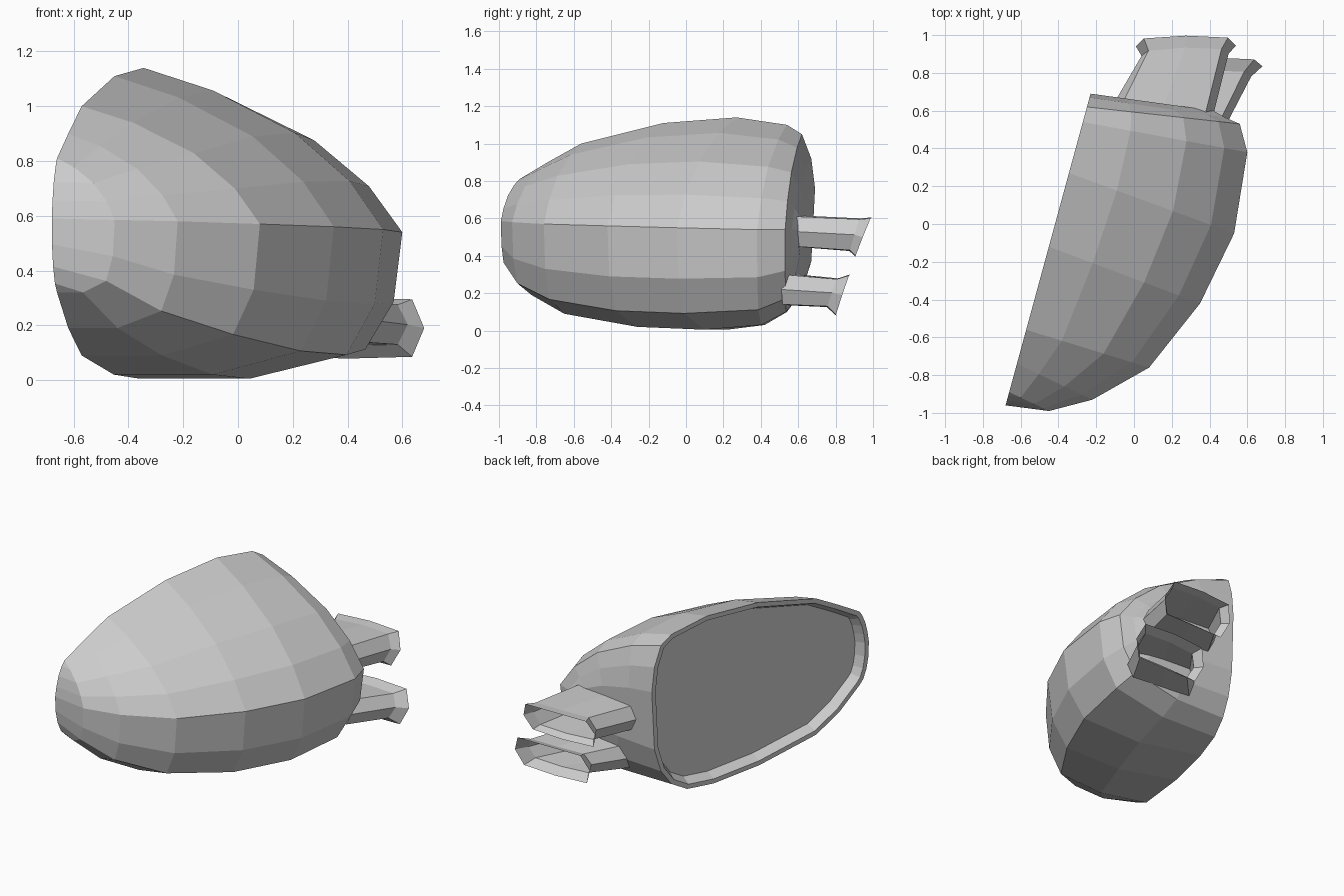
import bpy, bmesh
from mathutils import Vector

if "Cube" in bpy.data.objects:
    bpy.data.objects.remove(bpy.data.objects["Cube"])


def finish(bm, name):
    mesh = bpy.data.meshes.new(name)
    bm.to_mesh(mesh)
    bm.free()
    obj = bpy.data.objects.new(name, mesh)
    bpy.context.collection.objects.link(obj)
    return obj


# Housing stations: rim top (y, z), rim bottom (y, z), outer edge (x, y, z)
STATIONS = [
    (-.89, .81, -.89, .32, -.68, -.96, .59),
    (-.89, .81, -.89, .32, -.45, -.99, .585),
    (-.74, .90, -.74, .19, -.22, -.93, .58),
    (-.56, 1.0, -.56, .09, .08, -.76, .57),
    (-.12, 1.11, -.13, .02, .35, -.42, .56),
    (.27, 1.14, .22, .005, .53, -.05, .55),
    (.54, 1.10, .42, .03, .60, .38, .54),
    (.62, 1.05, .54, .10, .56, .53, .54),
    (.67, .92, .62, .21, .48, .565, .54),
    (.69, .76, .67, .37, .42, .60, .54)]
# Section shape: (fraction from rim to outer edge, height fraction)
UPPER = [(0, 1), (.29, .86), (.63, .60), (.86, .30), (1, 0)]
LOWER = [(.965, .50), (.85, .84), (.45, 1), (0, 1)]
TIP_LOWER = [(.965, .35), (.75, .65), (.4, .88), (0, 1)]


def section(station, lower):
    yt, zt, yb, zb, ex, ey, ez = station
    edge = Vector((ex, ey, 0))
    pts = []
    for ry, rz, shape in ((yt, zt, UPPER), (yb, zb, lower)):
        rim = Vector((-.68 + (ry + .96) / 3.667, ry, 0))
        for f, h in shape:
            pts.append(rim.lerp(edge, f) + Vector((0, 0, ez + h * (rz - ez))))
    return pts


# Housing shell, end cap and recessed glass face
bm = bmesh.new()
rows = [[bm.verts.new(p) for p in section(s, LOWER if k else TIP_LOWER)]
        for k, s in enumerate(STATIONS)]
for a, b in zip(rows, rows[1:]):
    for i in range(len(a) - 1):
        bm.faces.new((a[i], a[i + 1], b[i + 1], b[i]))
bm.faces.new(rows[-1])
bmesh.ops.remove_doubles(bm, verts=bm.verts, dist=.001)
rim_edges = [e for e in bm.edges if e.is_boundary]
glass = bmesh.ops.holes_fill(bm, edges=rim_edges, sides=0)["faces"]
bmesh.ops.recalc_face_normals(bm, faces=bm.faces)
bmesh.ops.inset_region(bm, faces=glass, thickness=.03, use_even_offset=True)
bmesh.ops.inset_region(bm, faces=glass, thickness=.03, depth=-.06,
                       use_even_offset=True)
finish(bm, "mirror_housing")

# Mounting brackets: flattened open tubes with a flared end
PROFILE = [(0, .5), (.08, 1), (.5, 1.03), (.92, 1),
           (1, .5), (.92, 0), (.5, -.03), (.08, 0)]


def bracket(name, rings):
    # each ring: x left, x right, y left, y right, z bottom, z top, slant
    bm = bmesh.new()
    loops = []
    for xl, xr, yl, yr, zb, zt, slant in rings:
        loops.append([])
        for u, v in PROFILE:
            bow = .012 * (1 - abs(2 * u - 1))
            loops[-1].append(bm.verts.new((xl + u * (xr - xl),
                                           yl + u * (yr - yl) + (v - .5) * slant + bow,
                                           zb + v * (zt - zb))))
    n = len(PROFILE)
    for a, b in zip(loops, loops[1:]):
        for i in range(n):
            j = (i + 1) % n
            bm.faces.new((a[i], b[i], b[j], a[j]))
    finish(bm, name)


bracket("upper_bracket", [(-.10, .42, .65, .58, .45, .61, 0),
                          (.04, .50, .89, .90, .43, .595, .05),
                          (.01, .54, .94, .945, .40, .60, .08)])
bracket("lower_bracket", [(-.02, .48, .56, .51, .14, .30, 0),
                          (.16, .62, .77, .78, .13, .275, .05),
                          (.13, .68, .83, .835, .085, .295, .07)])
